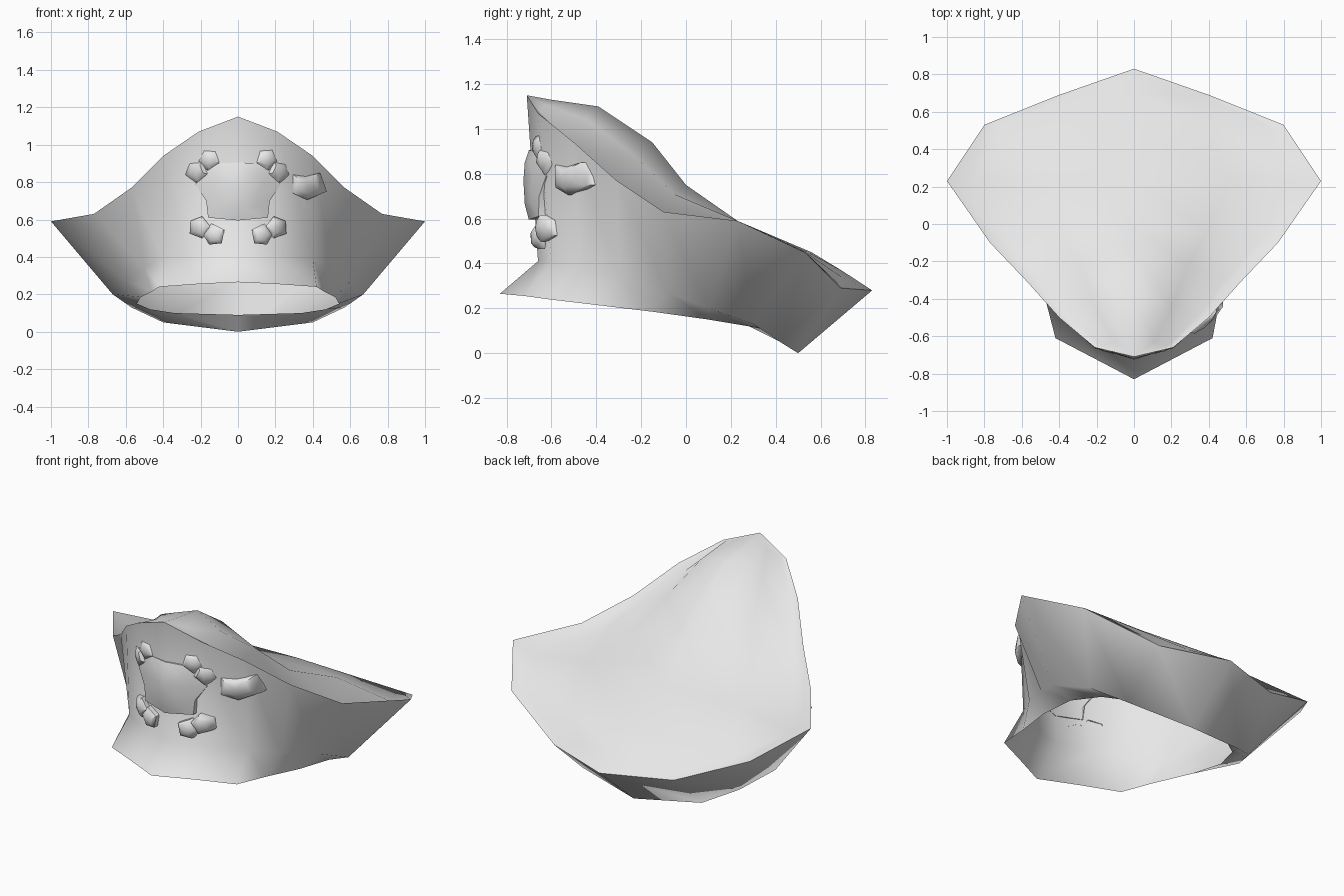
import bpy, bmesh, math
from mathutils import Vector

cube = bpy.data.objects.get("Cube")
if cube:
    bpy.data.objects.remove(cube)

felt = bpy.data.materials.new("light_grey")
felt.use_nodes = True
felt.diffuse_color = (0.8, 0.8, 0.8, 1)
felt.node_tree.nodes["Principled BSDF"].inputs["Base Color"].default_value = (0.8, 0.8, 0.8, 1)


def finish(name, bm, angle):
    bmesh.ops.remove_doubles(bm, verts=bm.verts, dist=0.0005)
    bmesh.ops.recalc_face_normals(bm, faces=bm.faces)
    mesh = bpy.data.meshes.new(name)
    bm.to_mesh(mesh)
    bm.free()
    mesh.materials.append(felt)
    obj = bpy.data.objects.new(name, mesh)
    bpy.context.collection.objects.link(obj)
    bpy.ops.object.select_all(action="DESELECT")
    obj.select_set(True)
    bpy.context.view_layer.objects.active = obj
    bpy.ops.object.shade_smooth_by_angle(angle=math.radians(angle))
    return obj


def add_grid(bm, rows, closed=False):
    """Skin rows of points; collapsed quads become triangles."""
    verts = [[bm.verts.new(p) for p in row] for row in rows]
    for a, b in zip(verts, verts[1:]):
        n = len(a)
        for i in range(n if closed else n - 1):
            j = (i + 1) % n
            bm.faces.new((a[i], a[j], b[j], b[i]))


def mirror_ring(half):
    return half + [(-x, y, z) for x, y, z in half[-2:0:-1]]


# Half rings, running from the front centre round the left side to the back
rim = [(0, -.71, 1.15), (.21, -.66, 1.07), (.4, -.5, .94), (.57, -.31, .77), (.77, -.1, .63),
       (1, .23, .59), (.8, .53, .45), (.4, .69, .29), (0, .83, .28)]
crease = [(0, -.66, .41), (.2, -.6, .41), (.4, -.47, .39), (.5, -.3, .34), (.6, -.08, .27),
          (.67, .1, .2), (.57, .3, .13), (.4, .42, .05), (0, .5, 0)]
base = [(0, -.83, .265), (.21, -.72, .255), (.42, -.61, .24), (.46, -.4, .215), (.52, -.15, .185),
        (.54, .1, .15), (.47, .28, .12), (.34, .38, .1), (0, .43, .09)]
# Crown ridge: y and z on the centre line
ridge = [(-.71, 1.15), (-.6, 1.13), (-.39, 1.1), (-.15, .94), (0, .75),
         (.23, .59), (.56, .45), (.7, .365), (.83, .28)]

# Hat shell: upturned brim, flared band and domed crown, open below
bm = bmesh.new()
add_grid(bm, [mirror_ring(r) for r in (rim, crease, base)], closed=True)
rows = []
for i, (edge, (cy, cz)) in enumerate(zip(rim, ridge)):
    centre, edge = Vector((0, cy, cz)), Vector(edge)
    mid = centre.lerp(edge, .5)
    mid.z = cz + (edge.z - cz) * .35
    dip = centre.lerp(edge, .87)
    dip.z -= .05 if 2 <= i <= 5 else 0
    half = [edge, dip, mid, centre]
    rows.append(half + [Vector((-p.x, p.y, p.z)) for p in half[2::-1]])
add_grid(bm, rows)
bmesh.ops.dissolve_degenerate(bm, dist=0.0005, edges=bm.edges)
finish("hat_shell", bm, 75)


def wall_y(x):
    x = abs(x)
    return -.685 + .27 * x + .5 * max(0, x - .2)


def badge(name, outline, bulge):
    """Domed patch that follows the front wall."""
    cx = sum(p[0] for p in outline) / len(outline)
    cz = sum(p[1] for p in outline) / len(outline)
    bm = bmesh.new()
    rows = []
    for scale, lift in ((1, -.015), (1, bulge * .4), (.6, bulge * .85), (0, bulge)):
        row = []
        for x, z in outline:
            px, pz = cx + (x - cx) * scale, cz + (z - cz) * scale
            row.append((px, wall_y(px) - lift, pz))
        rows.append(row)
    add_grid(bm, rows, closed=True)
    bmesh.ops.dissolve_degenerate(bm, dist=0.0005, edges=bm.edges)
    finish(name, bm, 50)


# Emblem head
half_head = [(0, .905), (.12, .9), (.165, .87), (.23, .79), (.17, .7), (.16, .61), (0, .595)]
badge("emblem_head", half_head + [(-x, z) for x, z in half_head[-2:0:-1]], .04)

# Bone ends: pairs of five-sided knobs pointing out of the head
for side, s in (("left", 1), ("right", -1)):
    for label, x, z, turn in (("upper_inner", .155, .925, 95), ("upper_outer", .225, .86, 15),
                              ("lower_inner", .13, .515, -100), ("lower_outer", .21, .56, 0)):
        pts = []
        for k, r in enumerate((.055, .06, .065, .065, .06)):
            a = math.radians(turn + 36 + 72 * k)
            pts.append((s * (x + r * math.cos(a)), z + r * math.sin(a)))
        badge(f"bone_{label}_{side}", pts, .04)

# Small patch on the left of the emblem
badge("side_patch", [(.295, .84), (.36, .83), (.44, .85), (.475, .75), (.37, .705), (.295, .74)], .06)
